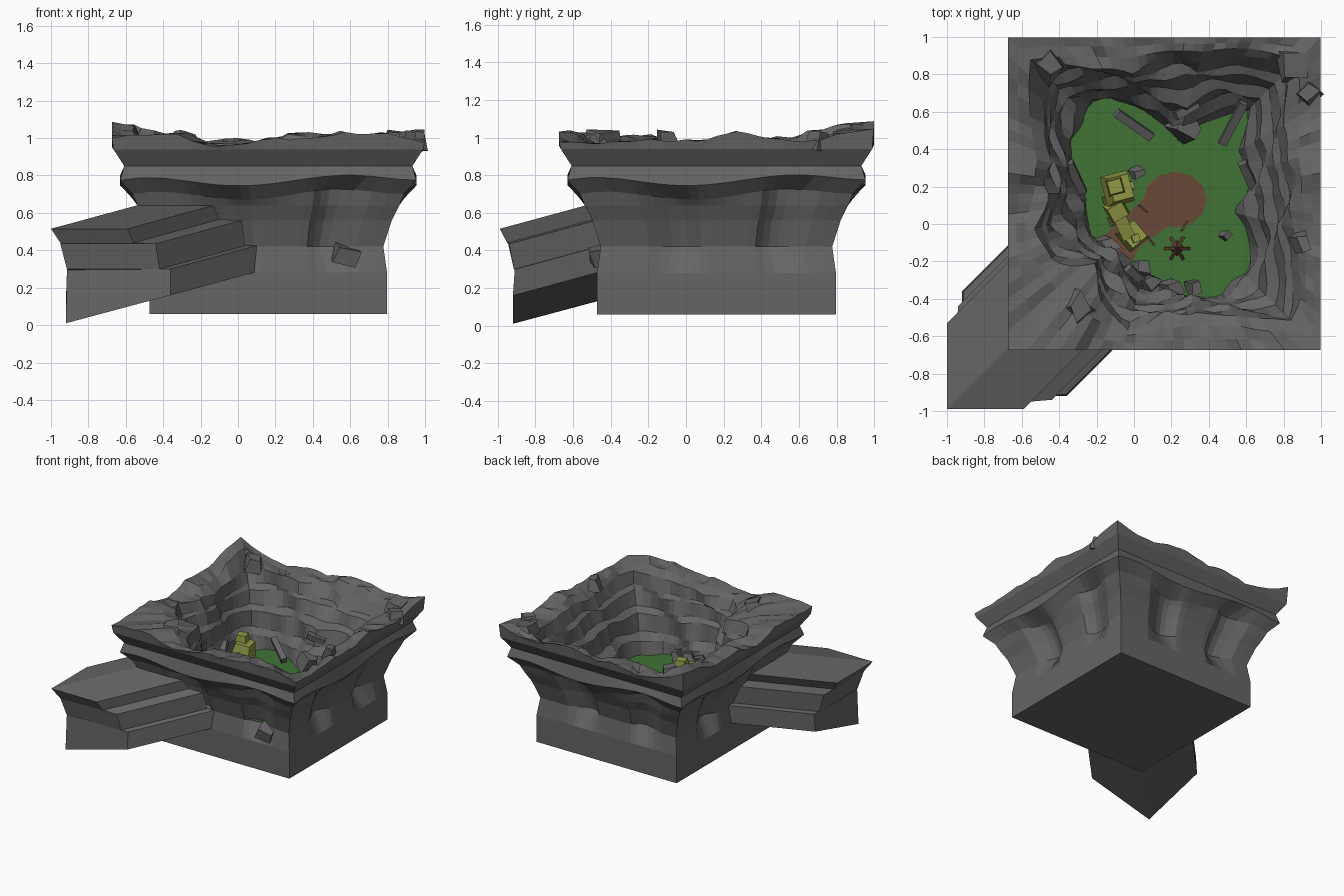
import bpy, bmesh, math, random
from mathutils import Vector, Matrix, Euler

if "Cube" in bpy.data.objects:
    bpy.data.objects.remove(bpy.data.objects["Cube"])

random.seed(4)
CX = CY = 0.162
FLOOR = 0.42


def material(name, rgb):
    m = bpy.data.materials.new(name)
    m.diffuse_color = (*rgb, 1)
    m.use_nodes = True
    m.node_tree.nodes["Principled BSDF"].inputs["Base Color"].default_value = m.diffuse_color
    return m


ROCK = material("dark_rock", (0.13, 0.13, 0.13))
GRASS = material("grass", (0.05, 0.17, 0.035))
DIRT = material("dirt", (0.14, 0.065, 0.04))
OLIVE = material("olive_paint", (0.28, 0.32, 0.06))
WOOD = material("wood", (0.1, 0.05, 0.03))


def finish(name, bm, mat):
    bmesh.ops.recalc_face_normals(bm, faces=bm.faces)
    me = bpy.data.meshes.new(name)
    bm.to_mesh(me)
    bm.free()
    ob = bpy.data.objects.new(name, me)
    bpy.context.collection.objects.link(ob)
    me.materials.append(mat)
    return ob


def block(name, loc, size, rot=(0, 0, 0), mat=ROCK, jitter=0.0, taper=1.0):
    bm = bmesh.new()
    bmesh.ops.create_cube(bm, size=1)
    for v in bm.verts:
        if v.co.z > 0:
            v.co.x *= taper
            v.co.y *= taper
        v.co += Vector([random.uniform(-jitter, jitter) for _ in range(3)])
    m = Matrix.LocRotScale(Vector(loc), Euler([math.radians(a) for a in rot]), Vector(size))
    bmesh.ops.transform(bm, matrix=m, verts=bm.verts)
    return finish(name, bm, mat)


def disc(name, pts, z, mat):
    bm = bmesh.new()
    c = bm.verts.new((sum(p[0] for p in pts) / len(pts), sum(p[1] for p in pts) / len(pts), z))
    vs = [bm.verts.new((x, y, z)) for x, y in pts]
    for a, b in zip(vs, vs[1:] + vs[:1]):
        bm.faces.new((c, a, b))
    return finish(name, bm, mat)


# Crater body: square terraced outside lofted over the rim into a ragged bowl
FLOOR_R = [.42, .44, .47, .60, .45, .30, .34, .47, .58, .60, .58, .50,
           .44, .42, .42, .40, .42, .50, .52, .55, .62, .60, .52, .41]
RIM_R = [.68, .68, .75, .92, .86, .74, .72, .68, .78, .92, .75, .62,
         .62, .72, .68, .55, .66, .74, .66, .64, .74, .98, .82, .72]
OUTER = [(.635, .06), (.635, .28), (.615, .42), (.66, .56), (.70, .64),
         (.725, .70), (.792, .775), (.77, .85), (.828, .94)]
INNER = [(1, .95), (.86, .86), (.74, .84), (.62, .74), (.42, .71), (.34, .58), (.12, .53), (0, .40)]
N = 96


def lerp_table(tab, i):
    f = i * len(tab) / N
    k = int(f)
    return tab[k % 24] * (1 - f + k) + tab[(k + 1) % 24] * (f - k)


def ring_point(i, r, z):
    a = 2 * math.pi * i / N
    return (CX + r * math.cos(a), CY + r * math.sin(a), z)


rings = []
squares = [1 / max(abs(math.cos(2 * math.pi * i / N)), abs(math.sin(2 * math.pi * i / N))) for i in range(N)]
for half, z in OUTER:
    row = []
    for i in range(N):
        side = math.tan((i % 24 if i % 24 <= 12 else i % 24 - 24) * 2 * math.pi / N)
        edge = max(0, 1 - side ** 4)
        dent = 0.07 * edge * max(0, math.cos(7 * side + 2.4)) if .4 < z < .72 else 0
        dip = 0.03 * edge * math.cos(4 * side + .8) if .68 < z < .8 else 0
        row.append(ring_point(i, (half - dent) * squares[i], z - dip))
    rings.append(row)
crest = []
for i in range(N):
    a = 2 * math.pi * i / N
    corner = max(0, squares[i] - 1.15) * 0.25
    crest.append(0.995 + .022 * math.sin(5 * a + 1) + .018 * math.sin(11 * a) + random.uniform(-.01, .01)
                 + (corner if math.sin(a) > 0 else 0))
rings.append([ring_point(i, .836 * squares[i], crest[i]) for i in range(N)])
for t in (.3, .65):
    rings.append([ring_point(i, .836 * squares[i] * (1 - t) + t * min(lerp_table(RIM_R, i), .8 * squares[i]),
                             crest[i] + random.uniform(-.015, .015) - .02 * t) for i in range(N)])
for k, (t, z) in enumerate(INNER):
    row = []
    for i in range(N):
        a = 2 * math.pi * i / N
        rim = min(lerp_table(RIM_R, i), .78 * squares[i])
        low = lerp_table(FLOOR_R, i)
        wob = .02 * math.sin(9 * a + k) + .012 * math.sin(17 * a + 2 * k)
        row.append(ring_point(i, low + (rim - low) * t + wob, z + .02 * math.sin(4 * a + k * .5)))
    rings.append(row)
bm = bmesh.new()
vr = [[bm.verts.new(p) for p in row] for row in rings]
for r0, r1 in zip(vr, vr[1:]):
    for i in range(N):
        j = (i + 1) % N
        bm.faces.new((r0[i], r0[j], r1[j], r1[i]))
bm.faces.new(vr[0][::-1])
bm.faces.new(vr[-1])
finish("crater_rock", bm, ROCK)

# Entrance block: stepped corner profile swept up the diagonal
right = [(-.59, -.99, .515), (-.56, -.95, .44), (-.44, -.94, .435),
         (-.42, -.915, .30), (-.36, -.91, .30), (-.36, -.92, .16)]
nose = [(-1, -.99, .515), (-.95, -.95, .44), (-.95, -.945, .435),
        (-.915, -.915, .30), (-.915, -.91, .295), (-.92, -.92, .01)]
left = [(y, x, z) for x, y, z in right]
left[0] = (-1, -.53, .515)
sweep = Vector((.46, .46, .125))
bm = bmesh.new()
cols = [[bm.verts.new(p) for p in c] for c in (left, nose, right)]
back = [[bm.verts.new(Vector(p) + sweep) for p in c] for c in (left, nose, right)]
for layer in (cols, back):
    for c0, c1 in zip(layer, layer[1:]):
        for k in range(5):
            bm.faces.new((c0[k], c1[k], c1[k + 1], c0[k + 1]))
for s in (0, 2):
    for k in range(5):
        bm.faces.new((cols[s][k], cols[s][k + 1], back[s][k + 1], back[s][k]))
for k in (0, 5):
    for c in (0, 1):
        bm.faces.new((cols[c][k], cols[c + 1][k], back[c + 1][k], back[c][k]))
finish("entrance_block", bm, ROCK)

# Grass floor and dirt path
disc("grass_floor", [ring_point(i, lerp_table(FLOOR_R, i) + .05, 0)[:2] for i in range(0, N, 2)], FLOOR, GRASS)
disc("dirt_clearing", [(.22 + .17 * math.cos(a * math.pi / 6), .13 + .15 * math.sin(a * math.pi / 6))
                       for a in range(12)], FLOOR + .006, DIRT)
disc("dirt_path", [(.08, .16), (-.2, -.1), (-.2, -.2), (-.03, -.25), (.03, -.12), (.2, 0)], FLOOR + .004, DIRT)

# Olive machine: legs, hull, cab and arm
for x, y in ((-.13, .13), (-.03, .2), (-.1, .02), (.0, -.08)):
    block("machine_leg", (x, y, .50), (.05, .05, .17), (0, 8, 20), OLIVE, 0, .8)
block("machine_hull", (-.08, .19, .63), (.15, .17, .13), (0, 10, 15), OLIVE, 0, .75)
block("machine_cab", (-.10, .20, .71), (.09, .09, .08), (0, 0, 15), OLIVE, 0, .8)
block("machine_waist", (-.09, .07, .58), (.11, .1, .1), (10, 0, 30), OLIVE, 0, .8)
block("machine_arm", (-.06, .0, .56), (.07, .16, .07), (15, 0, 25), OLIVE)
block("machine_fist", (-.01, -.06, .51), (.12, .13, .1), (0, 10, 40), OLIVE, 0, .85)

# Campfire: hearth with leaning sticks
for k in range(6):
    a = k * math.pi / 3
    block("campfire_stick", (.23 + .03 * math.cos(a), -.13 + .03 * math.sin(a), FLOOR + .03),
          (.09, .016, .016), (0, 40, math.degrees(a)), WOOD)
block("campfire_core", (.23, -.13, FLOOR + .015), (.06, .06, .03), (0, 0, 45), WOOD, 0, .5)
for x, y, r in ((.05, .08, -40), (.09, -.09, -50), (.27, -.01, 60)):
    block("loose_twig", (x, y, FLOOR + .02), (.06, .012, .012), (0, 15, r), WOOD)

# Fallen slabs leaning on the bowl walls
for x, y, z, ln, ry, rz in ((0, .53, .52, .24, 20, -35), (.53, .54, .55, .27, -25, 62), (.62, .24, .55, .22, 30, -65),
                            (-.31, .25, .52, .2, 30, -65), (.28, .61, .66, .14, 20, 30), (.02, -.28, .5, .16, 30, -40)):
    block("fallen_slab", (x, y, z), (ln, .045, .045), (10, ry, rz))

# Scattered rocks, including one that breaks through the front wall
for x, y, s in ((-.15, -.12, .09), (-.08, -.2, .1), (.04, -.24, .08), (.08, -.32, .09), (.49, -.06, .04),
                (.02, .27, .06), (.27, .52, .12), (.2, -.34, .08), (.32, -.34, .07)):
    block("loose_rock", (x, y, FLOOR + s * .5), (s, s, s * 1.2), (15, 20, random.uniform(0, 90)), ROCK, .2, .8)
block("outer_rock", (.57, -.45, .37), (.11, .12, .09), (10, 15, 10), ROCK, .12, 1.1)
# Boulders on the plateau corners
for x, y, s in ((.86, .86, .15), (.93, .7, .1), (-.3, -.45, .14), (-.45, .85, .12), (.9, -.1, .09)):
    block("rim_boulder", (x, y, .985), (s, s * 1.2, .09), (5, 8, random.uniform(0, 60)), ROCK, .15, .7)
